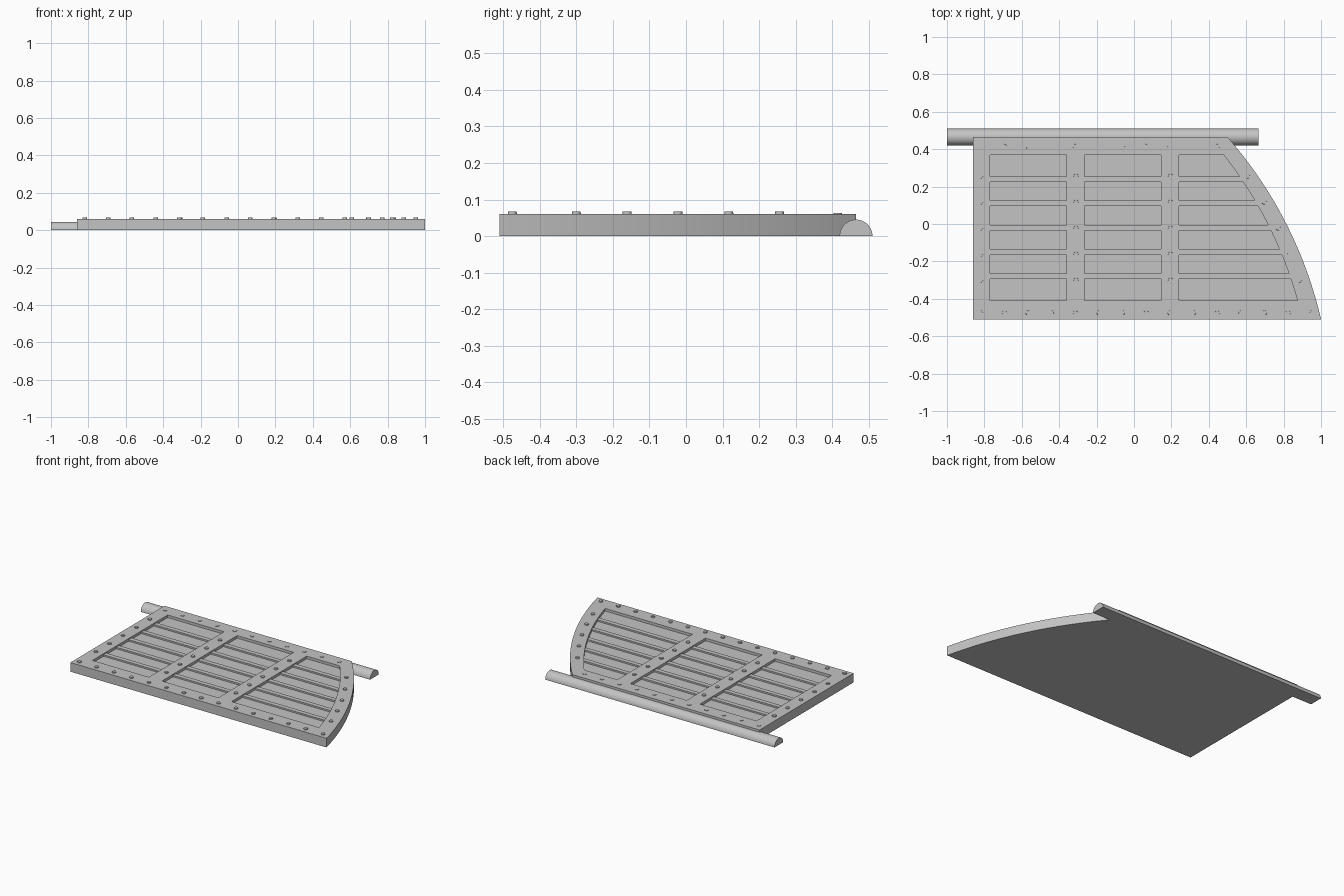
import bpy, bmesh, math
from mathutils import Vector

if "Cube" in bpy.data.objects:
    bpy.data.objects.remove(bpy.data.objects["Cube"])

GREY = (0.55, 0.55, 0.55, 1)
grey = bpy.data.materials.new("plain grey")
grey.use_nodes = True
grey.diffuse_color = GREY
grey.node_tree.nodes["Principled BSDF"].inputs["Base Color"].default_value = GREY

BACK, FRONT, LEFT = 0.465, -0.51, -0.86
TOP, FLOOR, BAR_TOP = 0.06, 0.043, 0.053
RADIUS = 2.24

# Circle through the two ends of the curved side
a, b = Vector((0.5, BACK)), Vector((1.0, FRONT))
chord = b - a
drop = math.sqrt(RADIUS ** 2 - (chord.length / 2) ** 2)
centre = (a + b) / 2 + Vector((chord.y, -chord.x)).normalized() * drop


def arc_x(y):
    return centre.x + math.sqrt(RADIUS ** 2 - (y - centre.y) ** 2)


def arc(y0, y1, inset=0, n=20):
    ys = [y0 + (y1 - y0) * i / n for i in range(n + 1)]
    return [(arc_x(y) - inset, y) for y in ys]


def finish(bm, name):
    bmesh.ops.recalc_face_normals(bm, faces=bm.faces)
    mesh = bpy.data.meshes.new(name)
    bm.to_mesh(mesh)
    bm.free()
    mesh.materials.append(grey)
    obj = bpy.data.objects.new(name, mesh)
    bpy.context.collection.objects.link(obj)
    return obj


def prism(name, outline, z0, z1):
    bm = bmesh.new()
    face = bm.faces.new([bm.verts.new((x, y, z0)) for x, y in outline])
    side = bmesh.ops.extrude_face_region(bm, geom=[face])["geom"]
    for v in side:
        if isinstance(v, bmesh.types.BMVert):
            v.co.z = z1
    return finish(bm, name)


def smooth(obj):
    bpy.ops.object.select_all(action="DESELECT")
    obj.select_set(True)
    bpy.context.view_layer.objects.active = obj
    bpy.ops.object.shade_smooth_by_angle(angle=math.radians(35))


# Gate leaf with a curved side
leaf = prism("gate_leaf", [(LEFT, FRONT)] + arc(FRONT, BACK) + [(LEFT, BACK)], 0, TOP)

# Three recessed panels
lo, hi = -0.41, 0.37
panels = [[(x, lo), (x + 0.41, lo), (x + 0.41, hi), (x, hi)] for x in (-0.77, -0.265)]
panels.append([(0.24, lo)] + arc(lo, hi, 0.1) + [(0.24, hi)])
for i, outline in enumerate(panels):
    cutter = prism(f"panel_cutter_{i + 1}", outline, FLOOR, 0.1)
    cutter.hide_render = True
    cutter.hide_viewport = True
    cut = leaf.modifiers.new("panel", "BOOLEAN")
    cut.operation = "DIFFERENCE"
    cut.solver = "EXACT"
    cut.object = cutter
smooth(leaf)

# Narrow crossbars in the panels, running on under the frame
for i in range(1, 6):
    y = hi - (hi - lo) * i / 6
    end = arc_x(y) - 0.07
    prism(f"crossbar_{i}", [(LEFT + 0.05, y - 0.015), (end, y - 0.015),
                            (end, y + 0.015), (LEFT + 0.05, y + 0.015)], 0.03, BAR_TOP)

# Rivets along the frame and the uprights
rows = [-0.3 + 0.139 * i for i in range(5)]
spots = [(-0.82 + 0.1265 * i, -0.475, 0.067) for i in range(15)]
spots += [(-0.82 + 0.1265 * i, 0.415, 0.063) for i in range(11)]
for y in rows:
    spots += [(x, y, 0.067) for x in (-0.82, -0.31, 0.195, arc_x(y) - 0.055)]
bm = bmesh.new()
for x, y, z in spots:
    new = bmesh.ops.create_cone(bm, cap_ends=True, segments=12, radius1=0.013,
                                radius2=0.012, depth=0.02)
    bmesh.ops.translate(bm, verts=new["verts"], vec=(x, y, z - 0.01))
smooth(finish(bm, "rivets"))

# Half-round hinge pole along the back
pole = prism("hinge_pole", [(0.045 * math.cos(math.pi * i / 24), 0.045 * math.sin(math.pi * i / 24))
                            for i in range(25)], -1.0, 0.665)
for v in pole.data.vertices:
    x, y, z = v.co
    v.co = (z, BACK + x, y)
smooth(pole)
